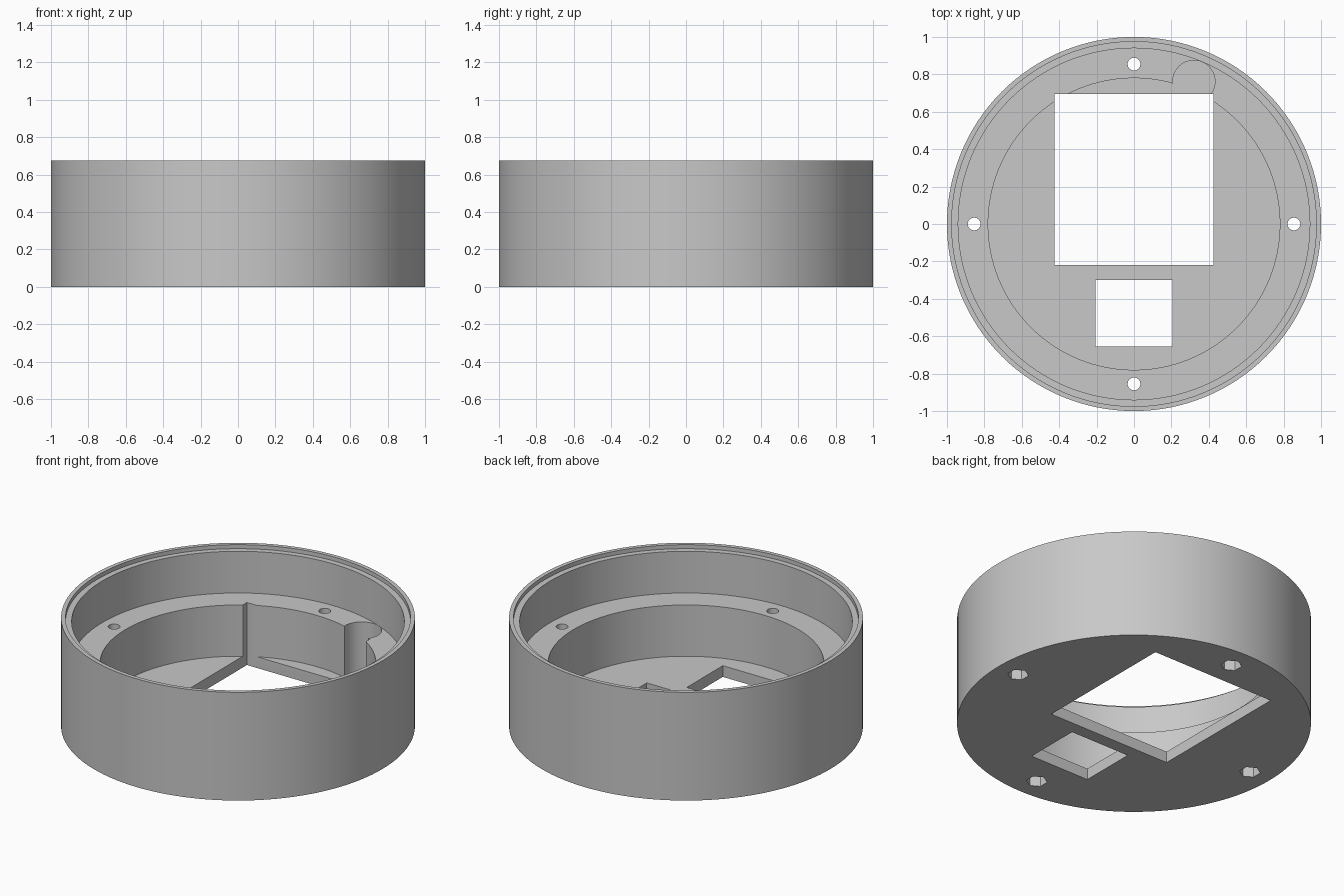
import bpy
import math

cube = bpy.data.objects.get("Cube")
if cube:
    bpy.data.objects.remove(cube, do_unlink=True)

HEIGHT = 0.675
LEDGE = 0.39
FLOOR = 0.07
NUT_DEPTH = 0.1
ABOVE = 0.8

grey = bpy.data.materials.new("plain grey")
grey.use_nodes = True
grey.diffuse_color = (0.58, 0.58, 0.58, 1)
grey.node_tree.nodes["Principled BSDF"].inputs["Base Color"].default_value = grey.diffuse_color


def cylinder(name, radius, z0, z1, x=0, y=0, sides=128, turn=0):
    bpy.ops.mesh.primitive_cylinder_add(
        vertices=sides, radius=radius, depth=z1 - z0,
        location=(x, y, (z0 + z1) / 2), rotation=(0, 0, turn))
    obj = bpy.context.object
    obj.name = name
    return obj


def box(name, x0, x1, y0, y1, z0, z1):
    bpy.ops.mesh.primitive_cube_add(
        size=1, location=((x0 + x1) / 2, (y0 + y1) / 2, (z0 + z1) / 2))
    obj = bpy.context.object
    obj.name = name
    obj.scale = (x1 - x0, y1 - y0, z1 - z0)
    return obj


def cut(target, cutter):
    """Subtract the cutter, apply the result and discard the cutter."""
    cutter.hide_render = True
    mod = target.modifiers.new("cut", "BOOLEAN")
    mod.operation = "DIFFERENCE"
    mod.solver = "EXACT"
    mod.object = cutter
    bpy.context.view_layer.objects.active = target
    bpy.ops.object.modifier_apply(modifier=mod.name)
    bpy.data.objects.remove(cutter, do_unlink=True)


# Round housing, stepped inwards from lid seat to ledge to floor
housing = cylinder("round_housing", 1, 0, HEIGHT)
housing.data.materials.append(grey)
cut(housing, cylinder("lid_seat", 0.975, 0.65, ABOVE))
cut(housing, cylinder("upper_bore", 0.94, LEDGE, ABOVE))
cut(housing, cylinder("lower_bore", 0.78, FLOOR, ABOVE))

# Round cable pocket through the ledge, down to the floor
cut(housing, cylinder("cable_pocket", 0.113, FLOOR, 0.5, 0.32, 0.762, sides=48))

# Rectangular openings through the floor
cut(housing, box("large_opening", -0.425, 0.425, -0.22, 0.695, -0.1, 0.55))
cut(housing, box("small_opening", -0.205, 0.205, -0.655, -0.3, -0.1, 0.3))

# Four screw holes with hexagonal nut pockets underneath
for i in range(4):
    angle = i * math.pi / 2
    x, y = 0.855 * math.cos(angle), 0.855 * math.sin(angle)
    cut(housing, cylinder("screw_hole", 0.034, -0.1, 0.5, x, y, sides=32))
    cut(housing, cylinder("nut_pocket", 0.06, -0.1, NUT_DEPTH, x, y, sides=6))

# Smooth the round walls, keep the edges sharp
bpy.ops.object.select_all(action="DESELECT")
housing.select_set(True)
bpy.context.view_layer.objects.active = housing
bpy.ops.object.shade_smooth_by_angle(angle=math.radians(30))
